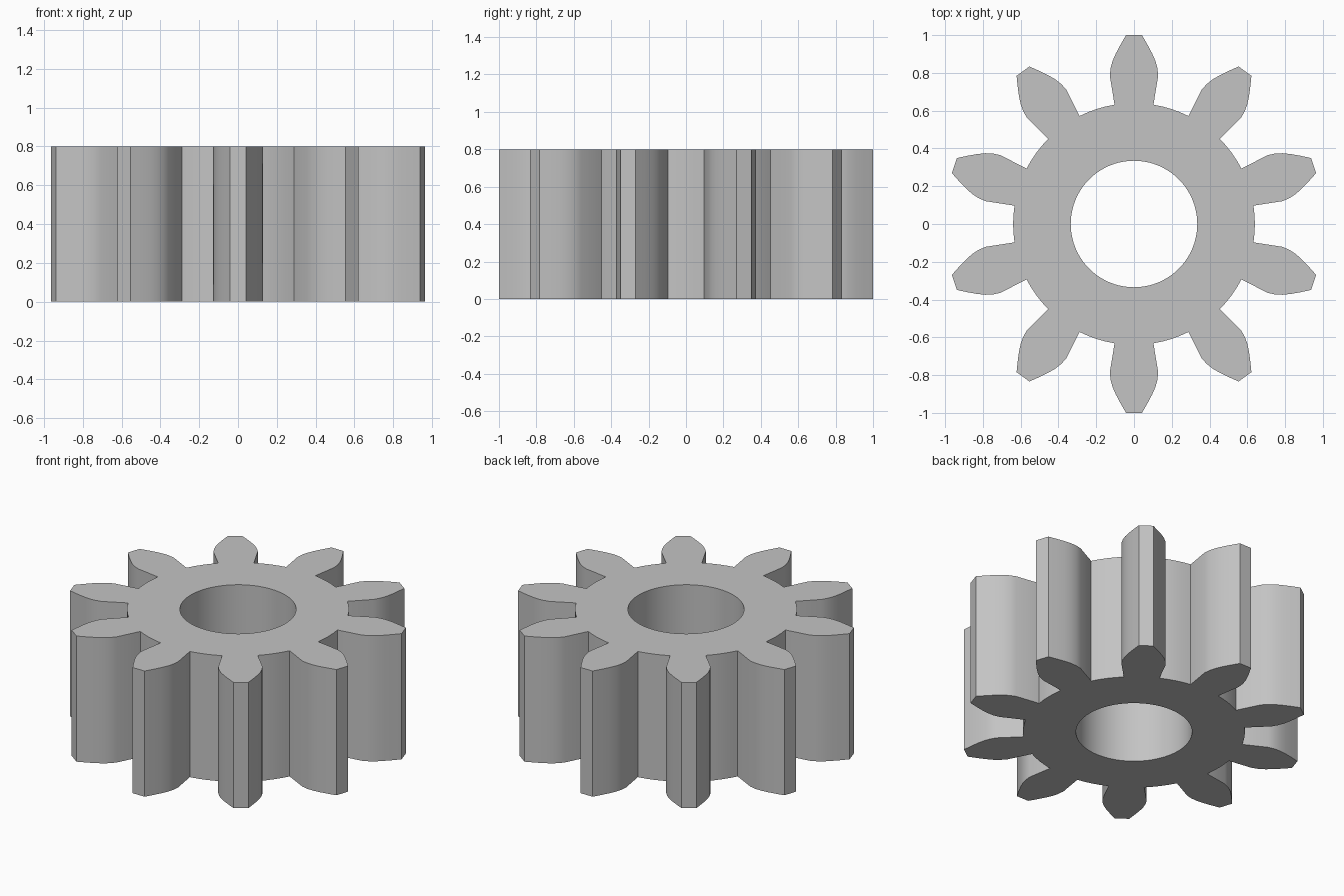
import bpy, bmesh, math
from mathutils import Matrix

cube = bpy.data.objects.get("Cube")
if cube:
    bpy.data.objects.remove(cube, do_unlink=True)

TEETH, HEIGHT, BORE, ROOT = 10, 0.8, 0.335, 0.64
PITCH = 2 * math.pi / TEETH
HALF = math.asin(0.103 / ROOT)      # half angle of a tooth at its root
BASE_STEPS, GAP_STEPS = 4, 4

# Right flank of a tooth pointing along +y, from above the root to the tip
FLANK = [(0.128, 0.785), (0.124, 0.825), (0.113, 0.865),
         (0.095, 0.905), (0.071, 0.95), (0.042, 1.0)]

# Plain steel
steel = bpy.data.materials.new("steel_grey")
steel.use_nodes = True
grey = (0.55, 0.55, 0.55, 1)
steel.diffuse_color = grey
steel.node_tree.nodes["Principled BSDF"].inputs["Base Color"].default_value = grey

bm = bmesh.new()


def polar(radius, angle):
    """Vertex at an angle measured clockwise from +y."""
    return bm.verts.new((radius * math.sin(angle), radius * math.cos(angle), 0))


# Hub ring: root circle and bore share the same angular divisions
angles = []
for t in range(TEETH):
    start = t * PITCH - HALF
    angles += [start + 2 * HALF * i / BASE_STEPS for i in range(BASE_STEPS)]
    angles += [start + 2 * HALF + (PITCH - 2 * HALF) * i / GAP_STEPS
               for i in range(GAP_STEPS)]
outer = [polar(ROOT, a) for a in angles]
inner = [polar(BORE, a) for a in angles]
count = len(angles)
for i in range(count):
    j = (i + 1) % count
    bm.faces.new((outer[i], outer[j], inner[j], inner[i]))

# Teeth: one outline face each, joined to the root circle
outline = FLANK + [(-x, y) for x, y in reversed(FLANK)]
for t in range(TEETH):
    turn = Matrix.Rotation(-t * PITCH, 4, 'Z')
    first = t * (BASE_STEPS + GAP_STEPS)
    verts = outer[first:first + BASE_STEPS + 1]
    for x, y in outline:
        v = bm.verts.new((x, y, 0))
        v.co = turn @ v.co
        verts.append(v)
    bm.faces.new(verts)

# Thickness
top = bmesh.ops.extrude_face_region(bm, geom=bm.faces[:], use_keep_orig=True)
bmesh.ops.translate(bm, vec=(0, 0, HEIGHT),
                    verts=[g for g in top["geom"] if isinstance(g, bmesh.types.BMVert)])
bmesh.ops.recalc_face_normals(bm, faces=bm.faces[:])

mesh = bpy.data.meshes.new("spur_gear")
bm.to_mesh(mesh)
bm.free()
mesh.materials.append(steel)
gear = bpy.data.objects.new("spur_gear", mesh)
bpy.context.collection.objects.link(gear)

# Smooth bore and flanks, sharp rims and tips
bpy.ops.object.select_all(action='DESELECT')
gear.select_set(True)
bpy.context.view_layer.objects.active = gear
bpy.ops.object.shade_smooth_by_angle(angle=math.radians(25))
